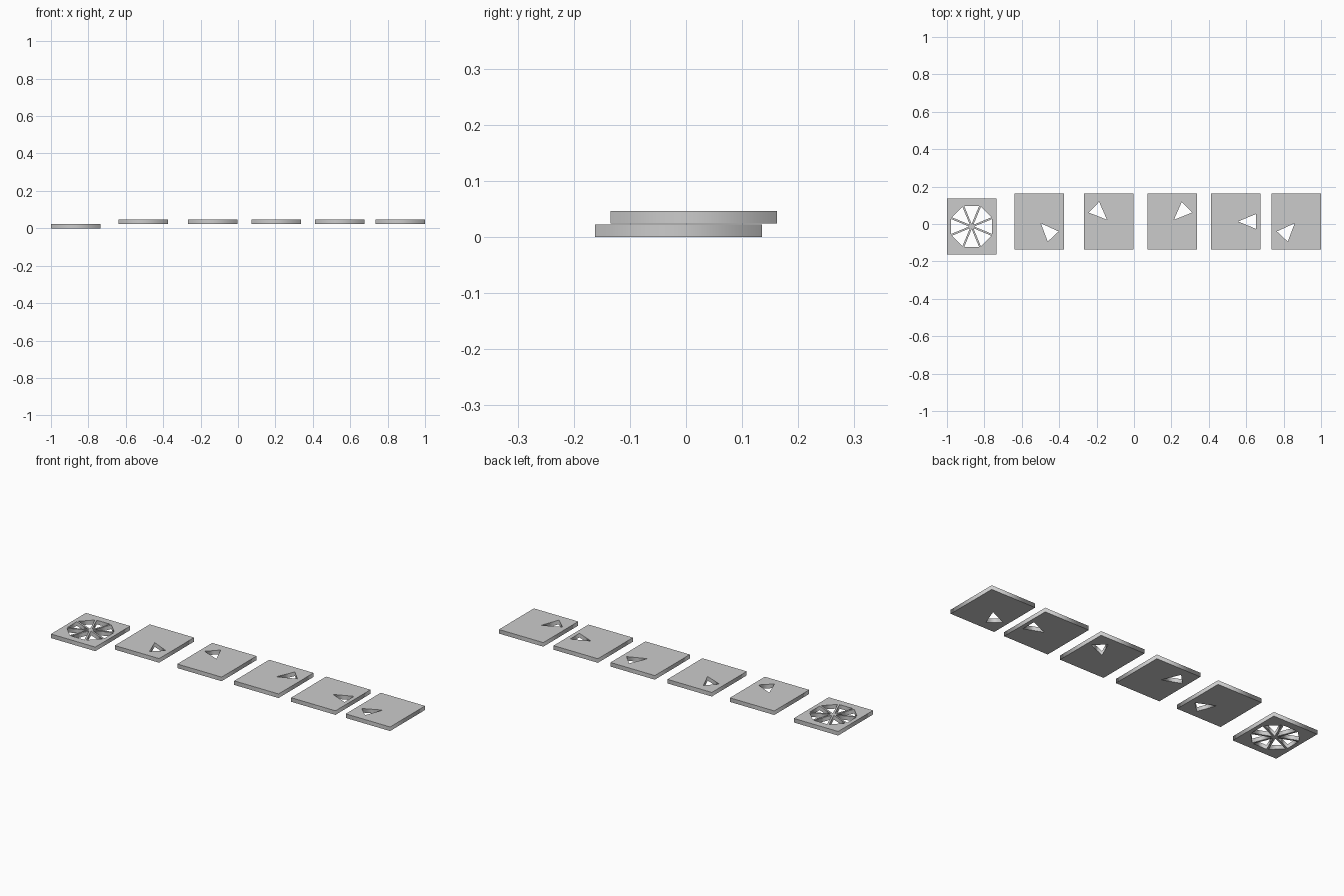
import bpy, math

if "Cube" in bpy.data.objects:
    bpy.data.objects.remove(bpy.data.objects["Cube"])

W, D, T = 0.264, 0.297, 0.022      # plate width, depth, thickness
INNER, OUTER, HALF = 0.013, 0.110, 0.040  # wedge apex distance, outer edge distance, half edge


def add_loop(curve, pts):
    s = curve.splines.new('POLY')
    s.points.add(len(pts) - 1)
    for p, (x, y) in zip(s.points, pts):
        p.co = (x, y, 0, 1)
    s.use_cyclic_u = True


def wedge(deg):
    c, s = math.cos(math.radians(deg)), math.sin(math.radians(deg))
    tri = [(INNER, 0), (OUTER, HALF), (OUTER, -HALF)]
    return [(c * x - s * y, s * x + c * y) for x, y in tri]


def stencil(name, x, y, z, angles):
    # Filled rectangular profile with wedge-shaped holes, extruded to a plate
    curve = bpy.data.curves.new(name, 'CURVE')
    curve.dimensions = '2D'
    curve.fill_mode = 'BOTH'
    curve.extrude = T / 2
    add_loop(curve, [(-W/2, -D/2), (W/2, -D/2), (W/2, D/2), (-W/2, D/2)])
    for a in angles:
        add_loop(curve, wedge(a))
    obj = bpy.data.objects.new(name, curve)
    bpy.context.collection.objects.link(obj)
    obj.location = (x, y, z + T / 2)
    bpy.ops.object.select_all(action='DESELECT')
    obj.select_set(True)
    bpy.context.view_layer.objects.active = obj
    bpy.ops.object.convert(target='MESH')


# Full wheel stencil, lying lower and slightly forward
stencil("wheel_stencil", -0.868, -0.0135, 0.0, [i * 45 for i in range(8)])

# Five single-wedge stencils
for i, (x, a) in enumerate([(-0.507, -47), (-0.135, 136), (0.204, 44),
                            (0.543, 0), (0.868, 227)]):
    stencil(f"wedge_stencil_{i + 1}", x, 0.0135, 0.0243, [a])
